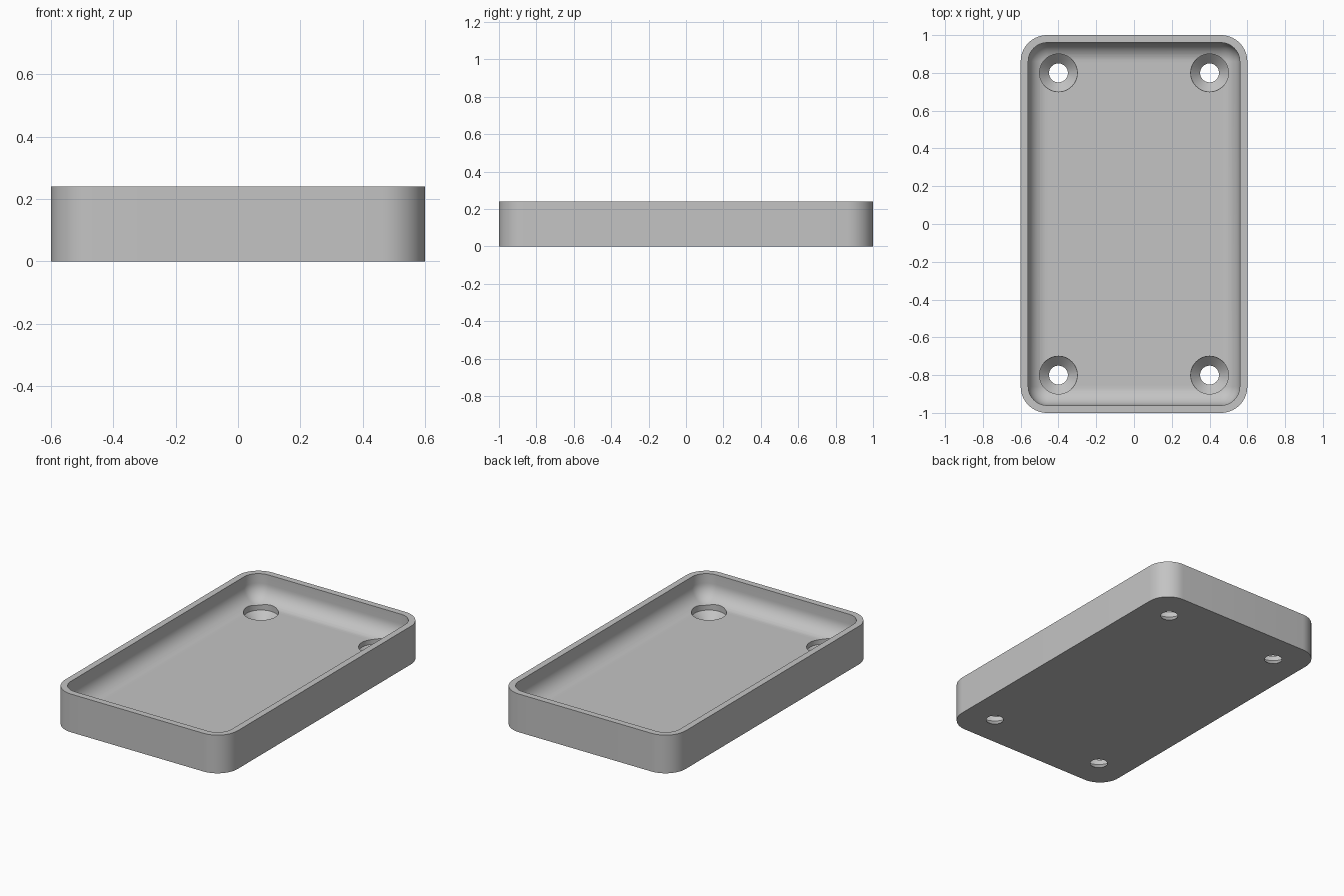
import bpy, bmesh, math

cube = bpy.data.objects.get("Cube")
if cube:
    bpy.data.objects.remove(cube, do_unlink=True)

HX, HY, HEIGHT = 0.6, 1.0, 0.24
WALL, FLOOR = 0.04, 0.08
OUTER_R, INNER_R = 0.14, 0.10
CORNER_STEPS, FILLET_STEPS = 14, 12

grey = bpy.data.materials.new("plain_grey")
grey.use_nodes = True
COLOUR = (0.55, 0.55, 0.55, 1)
grey.diffuse_color = COLOUR
grey.node_tree.nodes["Principled BSDF"].inputs["Base Color"].default_value = COLOUR


def rounded_rect(inset, radius, z):
    """Points of a rounded rectangle, counter-clockwise."""
    points = []
    for k, (sx, sy) in enumerate([(1, 1), (-1, 1), (-1, -1), (1, -1)]):
        cx, cy = sx * (HX - inset - radius), sy * (HY - inset - radius)
        for i in range(CORNER_STEPS + 1):
            a = (k + i / CORNER_STEPS) * math.pi / 2
            points.append((cx + radius * math.cos(a), cy + radius * math.sin(a), z))
    return points


def circle(x, y, radius, z, sides=48):
    return [(x + radius * math.cos(i * math.tau / sides),
             y + radius * math.sin(i * math.tau / sides), z) for i in range(sides)]


def loft(name, sections):
    """Skin a stack of equal-sized rings and cap both ends."""
    bm = bmesh.new()
    rings = [[bm.verts.new(p) for p in s] for s in sections]
    n = len(rings[0])
    for low, high in zip(rings, rings[1:]):
        for i in range(n):
            j = (i + 1) % n
            bm.faces.new((low[i], low[j], high[j], high[i]))
    bm.faces.new(rings[0][::-1])
    bm.faces.new(rings[-1])
    bmesh.ops.remove_doubles(bm, verts=bm.verts, dist=1e-5)
    bmesh.ops.recalc_face_normals(bm, faces=bm.faces)
    mesh = bpy.data.meshes.new(name)
    bm.to_mesh(mesh)
    bm.free()
    mesh.materials.append(grey)
    obj = bpy.data.objects.new(name, mesh)
    bpy.context.collection.objects.link(obj)
    return obj


# Tray: outer wall, flat rim, inner wall, rounded fillet down to the floor
sections = [rounded_rect(0, OUTER_R, 0), rounded_rect(0, OUTER_R, HEIGHT),
            rounded_rect(WALL, INNER_R, HEIGHT)]
for i in range(FILLET_STEPS + 1):
    a = i / FILLET_STEPS * math.pi / 2
    d = INNER_R * (1 - math.cos(a))
    sections.append(rounded_rect(WALL + d, INNER_R - d,
                                 FLOOR + INNER_R * (1 - math.sin(a))))
tray = loft("tray", sections)

# Countersunk screw holes near the four corners
cutters = []
for sx in (-1, 1):
    for sy in (-1, 1):
        x, y = sx * 0.4, sy * 0.8
        cutter = loft("screw_hole_cutter", [
            circle(x, y, 0.05, -0.05), circle(x, y, 0.05, 0.0),
            circle(x, y, 0.10, 0.05), circle(x, y, 0.10, 0.2)])
        cutter.hide_render = True
        cutters.append(cutter)
        cut = tray.modifiers.new("screw_hole", 'BOOLEAN')
        cut.operation = 'DIFFERENCE'
        cut.solver = 'EXACT'
        cut.object = cutter

# Bake the holes and drop the cutters
bpy.context.view_layer.update()
graph = bpy.context.evaluated_depsgraph_get()
baked = bpy.data.meshes.new_from_object(tray.evaluated_get(graph))
tray.modifiers.clear()
tray.data = baked
for cutter in cutters:
    bpy.data.objects.remove(cutter, do_unlink=True)

# Smooth curved surfaces, keep edges crisp
bpy.ops.object.select_all(action='DESELECT')
tray.select_set(True)
bpy.context.view_layer.objects.active = tray
bpy.ops.object.shade_smooth_by_angle(angle=math.radians(30))
